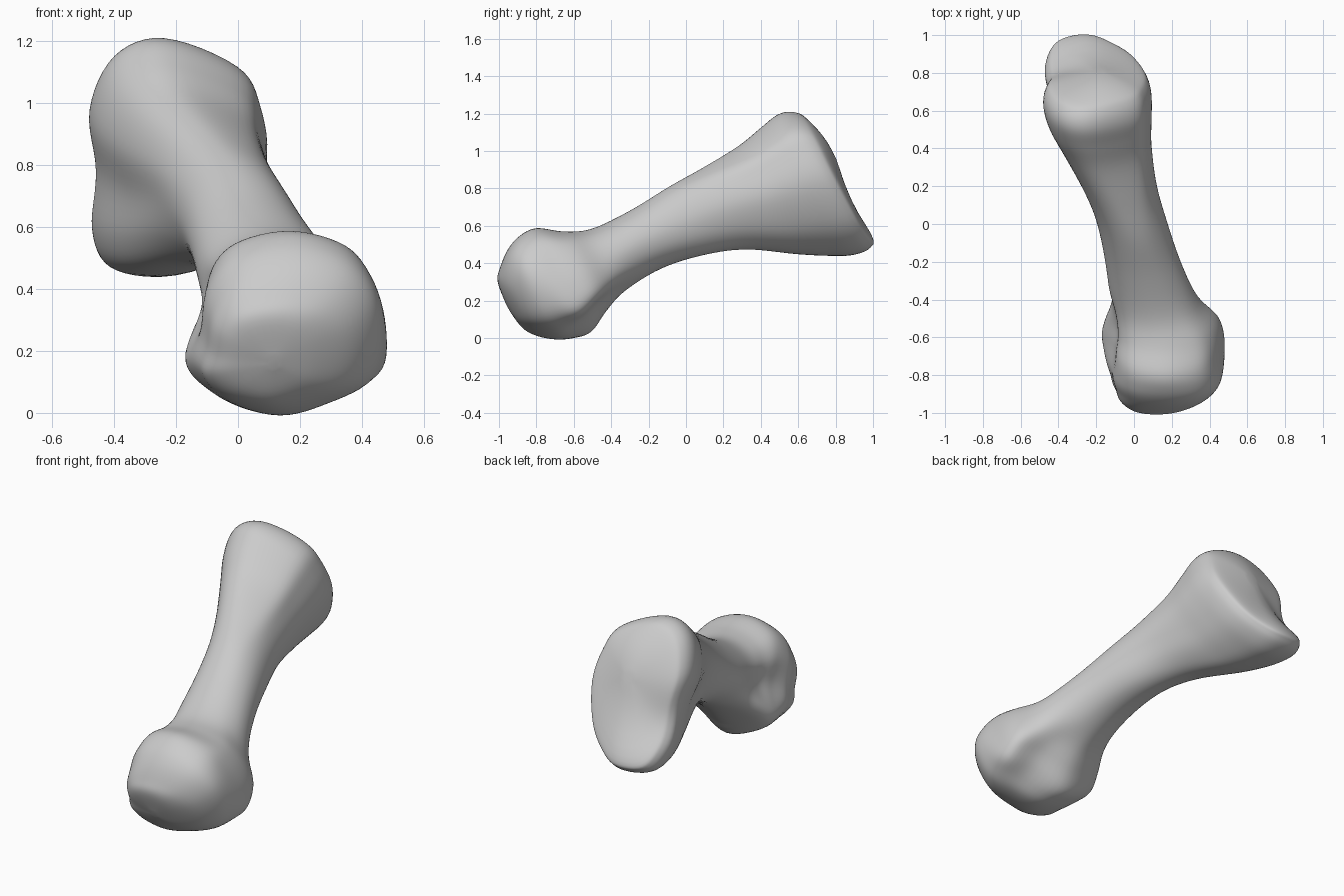
import bpy, bmesh, math
from mathutils import Matrix

cube = bpy.data.objects.get("Cube")
if cube:
    bpy.data.objects.remove(cube, do_unlink=True)

STEPS = 6          # subdivisions between control points
TILT = math.radians(28)   # the bone rises towards the back

# Stations along the bone: distance, left/right limits, lower/upper limits
stations = [
    (-.765, .10, .13, .57, .61),
    (-.748, -.03, .25, .46, .74),
    (-.70, -.10, .37, .385, .80),
    (-.62, -.125, .45, .32, .865),
    (-.53, -.155, .477, .28, .90),
    (-.43, -.172, .475, .265, .895),
    (-.31, -.15, .445, .325, .81),
    (-.17, -.13, .345, .375, .752),
    (.06, -.15, .25, .39, .742),
    (.30, -.195, .175, .345, .757),
    (.51, -.27, .12, .265, .762),
    (.73, -.375, .09, .12, .775),
    (.88, -.45, .09, .03, .805),
    (1.0, -.48, .09, -.03, .825),
    (1.08, -.465, .07, -.035, .79),
    (1.115, -.41, .02, .03, .71),
    (1.14, -.21, -.16, .40, .47),
]

# Cross-section outlines in a unit box, counter-clockwise from the right
front_outline = [(1, -.05), (.92, .5), (.6, .87), (.05, 1), (-.55, .87), (-.86, .5),
                 (-.94, 0), (-1, -.4), (-.7, -.8), (-.1, -1), (.45, -.83), (.88, -.55)]
head_outline = [(1, -.15), (.86, .45), (.6, .83), (.05, 1), (-.5, .85), (-.75, .5),
                (-.78, 0), (-1, -.45), (-.8, -.75), (-.17, -1), (.45, -.72), (.94, -.6)]
base_outline = [(1, 0), (.94, .44), (.7, .75), (-.15, 1), (-.72, .85), (-1, .4),
                (-.92, -.1), (-.97, -.6), (-.78, -.92), (-.2, -1), (.25, -.87), (.7, -.55)]
shaft_outline = [(math.cos(i * math.tau / 12), math.sin(i * math.tau / 12)) for i in range(12)]


def spline(points, closed):
    """Smooth curve through points of any dimension."""
    n = len(points)
    pick = (lambda i: points[i % n]) if closed else (lambda i: points[max(0, min(n - 1, i))])
    result = []
    for i in range(n if closed else n - 1):
        a, b, c, d = (pick(i + k) for k in (-1, 0, 1, 2))
        for s in range(STEPS):
            t = s / STEPS
            result.append([q + t / 2 * (r - p + t * (2 * p - 5 * q + 4 * r - w
                           + t * (3 * (q - r) + w - p))) for p, q, r, w in zip(a, b, c, d)])
    if not closed:
        result.append(list(points[-1]))
    return result


def ramp(value, start, end):
    t = max(0, min(1, (value - start) / (end - start)))
    return t * t * (3 - 2 * t)


def spot(x, v, cx, cv, size):
    return math.exp(-((x - cx) ** 2 + (v - cv) ** 2) / size)


def loft(name, material):
    outlines = [spline(o, True) for o in
                (front_outline, head_outline, base_outline, shaft_outline)]
    bm = bmesh.new()
    rings = []
    for u, x0, x1, v0, v1 in spline(stations, False):
        # Share of each outline at this station
        front, base = ramp(u, -.42, -.6), ramp(u, .25, .8)
        head = ramp(u, -.05, -.36) - front
        shares = (front, head, base, 1 - front - head - base)
        ring = []
        for points in zip(*outlines):
            px, pv = (sum(w * p[k] for w, p in zip(shares, points)) for k in (0, 1))
            x = (x0 + x1) / 2 + px * (x1 - x0) / 2
            v = (v0 + v1) / 2 + pv * (v1 - v0) / 2
            # Joint face: side hollow, upper swelling and lower lip
            relief = (.03 * spot(x, v, -.15, .58, .03) - .05 * spot(x, v, -.42, .25, .025)
                      + .025 * spot(x, v, -.27, 0, .02))
            ring.append(bm.verts.new((x, u + relief * ramp(u, .95, 1.1), v)))
        rings.append(ring)
    for low, high in zip(rings, rings[1:]):
        for i in range(len(low)):
            j = (i + 1) % len(low)
            bm.faces.new((low[i], low[j], high[j], high[i]))
    bm.faces.new(rings[0])
    bm.faces.new(rings[-1])
    bm.transform(Matrix.Rotation(TILT, 4, 'X'))
    bmesh.ops.recalc_face_normals(bm, faces=bm.faces)
    for f in bm.faces:
        f.smooth = True
    mesh = bpy.data.meshes.new(name)
    bm.to_mesh(mesh)
    bm.free()
    mesh.materials.append(material)
    obj = bpy.data.objects.new(name, mesh)
    bpy.context.collection.objects.link(obj)
    # Soften the ridges
    soften = obj.modifiers.new("soften", 'SMOOTH')
    soften.factor = .5
    soften.iterations = 4


grey = bpy.data.materials.new("bone grey")
grey.use_nodes = True
colour = (.6, .6, .6, 1)
grey.diffuse_color = colour
grey.node_tree.nodes["Principled BSDF"].inputs["Base Color"].default_value = colour

loft("foot_bone", grey)
